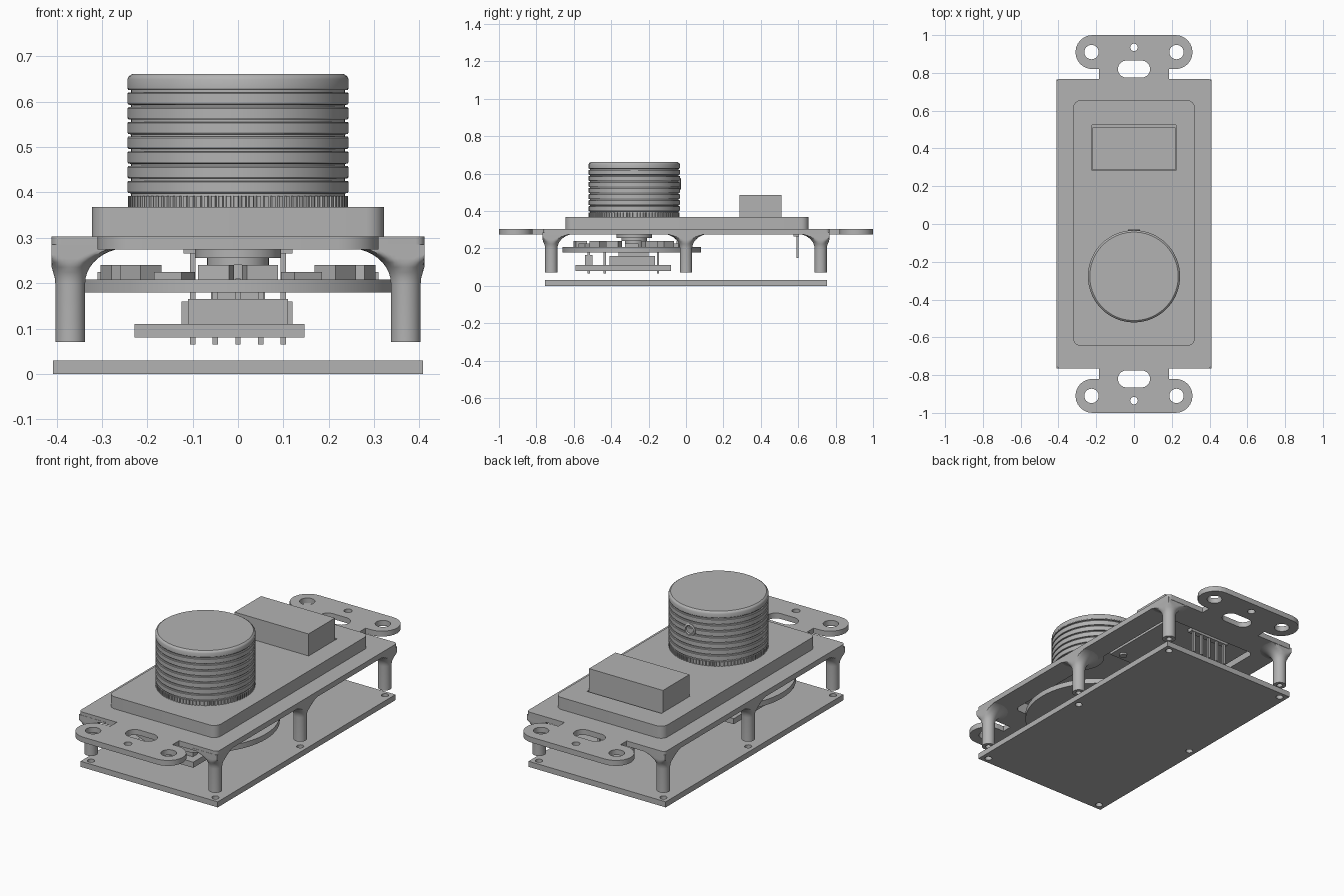
import bpy
import bmesh
from math import sin, cos, pi, radians, tau

cube = bpy.data.objects.get("Cube")
if cube:
    bpy.data.objects.remove(cube, do_unlink=True)

grey = bpy.data.materials.new("plain grey")
grey.use_nodes = True
GREY = (0.45, 0.45, 0.45, 1)
grey.diffuse_color = GREY
grey.node_tree.nodes["Principled BSDF"].inputs["Base Color"].default_value = GREY


def add(name, mesh, location=(0, 0, 0)):
    """Link a mesh as a shaded, coloured object."""
    mesh.materials.clear()
    mesh.materials.append(grey)
    mesh.shade_smooth()
    mesh.set_sharp_from_angle(angle=radians(30))
    ob = bpy.data.objects.new(name, mesh)
    ob.location = location
    bpy.context.collection.objects.link(ob)
    return ob


def arc(x, y, r, a0, a1, n=12):
    return [(x + r * cos(radians(a0 + (a1 - a0) * i / n)),
             y + r * sin(radians(a0 + (a1 - a0) * i / n))) for i in range(n + 1)]


def circle(x, y, r, n=32):
    return arc(x, y, r, 0, 360, n)[:-1]


def rect(x0, x1, y0, y1, r=0.0):
    if r == 0:
        return [(x0, y0), (x1, y0), (x1, y1), (x0, y1)]
    return (arc(x1 - r, y1 - r, r, 0, 90, 8) + arc(x0 + r, y1 - r, r, 90, 180, 8)
            + arc(x0 + r, y0 + r, r, 180, 270, 8) + arc(x1 - r, y0 + r, r, 270, 360, 8))


def prism(name, loops, z0, z1):
    """Extrude an outline (first loop) with holes (other loops)."""
    curve = bpy.data.curves.new(name, 'CURVE')
    curve.dimensions = '2D'
    curve.fill_mode = 'BOTH'
    curve.extrude = (z1 - z0) / 2
    for loop in loops:
        spline = curve.splines.new('POLY')
        spline.points.add(len(loop) - 1)
        for p, (x, y) in zip(spline.points, loop):
            p.co = (x, y, 0, 1)
        spline.use_cyclic_u = True
    temp = bpy.data.objects.new(name + "_outline", curve)
    bpy.context.collection.objects.link(temp)
    bpy.context.view_layer.update()
    graph = bpy.context.evaluated_depsgraph_get()
    mesh = bpy.data.meshes.new_from_object(temp.evaluated_get(graph))
    bpy.data.objects.remove(temp, do_unlink=True)
    bm = bmesh.new()
    bm.from_mesh(mesh)
    bmesh.ops.remove_doubles(bm, verts=bm.verts, dist=1e-5)
    bmesh.ops.recalc_face_normals(bm, faces=bm.faces)
    bm.to_mesh(mesh)
    bm.free()
    return add(name, mesh, (0, 0, (z0 + z1) / 2))


def box(name, x0, x1, y0, y1, z0, z1):
    return prism(name, [rect(x0, x1, y0, y1)], z0, z1)


def lathe(name, profile, location, n=48, limit=None):
    """Revolve a radius/height profile, optionally trimmed to a half-size box."""
    bm = bmesh.new()
    rings = []
    for r, z in profile:
        ring = []
        for i in range(n):
            x, y = r * cos(tau * i / n), r * sin(tau * i / n)
            if limit:
                x = max(-limit[0], min(limit[0], x + location[0])) - location[0]
                y = max(-limit[1], min(limit[1], y + location[1])) - location[1]
            ring.append(bm.verts.new((x, y, z)))
        rings.append(ring)
    for a, b in zip(rings, rings[1:]):
        for i in range(n):
            j = (i + 1) % n
            bm.faces.new((a[i], a[j], b[j], b[i]))
    bmesh.ops.remove_doubles(bm, verts=bm.verts, dist=1e-5)
    bmesh.ops.recalc_face_normals(bm, faces=bm.faces)
    mesh = bpy.data.meshes.new(name)
    bm.to_mesh(mesh)
    bm.free()
    return add(name, mesh, location)


# Back plate with screw holes under the six legs
LEGS = [(x, y) for x in (-0.37, 0.37) for y in (-0.72, 0, 0.72)]
prism("back_plate", [rect(-0.408, 0.408, -0.755, 0.755)]
      + [circle(x, y, 0.018, 20) for x, y in LEGS], 0, 0.03)

# Hollow face: flange, raised panel walls and panel top with a switch opening
cavity = rect(-0.285, 0.285, -0.61, 0.61, 0.03)
panel = rect(-0.322, 0.322, -0.645, 0.655, 0.04)
prism("flange", [rect(-0.411, 0.411, -0.765, 0.768, 0.02), cavity], 0.274, 0.303)
prism("panel_wall", [panel, cavity], 0.303, 0.335)
prism("panel_top", [panel, rect(-0.222, 0.222, 0.283, 0.525)], 0.335, 0.368)

# Flared legs with screw bores, trimmed flush with the flange sides
flare = [(0.13 - 0.097 * cos(t), 0.2 + 0.078 * sin(t))
         for t in [pi / 2 * i / 10 for i in range(11)]]
leg = [(0, 0.12), (0.015, 0.12), (0.015, 0.07), (0.033, 0.07)] + flare + [(0.13, 0.285), (0, 0.285)]
for x, y in LEGS:
    lathe("leg", leg, (x, y, 0), 40, (0.411, 0.766))

# Mounting ears
for side in (-1, 1):
    outline = (arc(0.22, 0.91, 0.09, -90, 90) + arc(-0.22, 0.91, 0.09, 90, 270)
               + [(-0.185, 0.82), (-0.185, 0.76), (0.185, 0.76), (0.185, 0.82)])
    holes = [circle(0.225, 0.91, 0.038), circle(-0.225, 0.91, 0.038),
             circle(0, 0.935, 0.02, 20), rect(-0.085, 0.085, 0.775, 0.865, 0.0449)]
    prism("mounting_ear", [[(x, y * side) for x, y in loop] for loop in [outline] + holes],
          0.274, 0.303)

# Rocker switch with its board, screws and header pins
box("switch", -0.22, 0.22, 0.285, 0.51, 0.3, 0.485)
box("switch_board", -0.26, 0.26, 0.12, 0.605, 0.285, 0.305)
for x in (-0.21, 0.21):
    lathe("board_screw", [(0, 0.274), (0.02, 0.274), (0.02, 0.29), (0, 0.29)], (x, 0.165, 0), 20)
box("switch_header", -0.12, 0.12, 0.575, 0.605, 0.265, 0.29)
for i in range(5):
    x = (i - 2) * 0.05
    box("switch_pin", x - 0.006, x + 0.006, 0.59, 0.602, 0.15, 0.27)

# Ribbed knob with a knurled skirt and a set screw
KNOB_Y, R = -0.277, 0.244
ribs = [(0, 0.39), (R - 0.008, 0.39)]
for i in range(8):
    z = 0.396 + 0.0325 * i
    ribs += [(R - 0.008, z - 0.003), (R - 0.008, z + 0.002), (R - 0.002, z + 0.003),
             (R, z + 0.006), (R, z + 0.027), (R - 0.002, z + 0.0295)]
ribs = ribs[:-2] + [(R, 0.65), (R - 0.003, 0.656), (R - 0.01, 0.661), (0, 0.661)]
lathe("knob", ribs, (0, KNOB_Y, 0), 72)
teeth = [(r * cos(tau * (i + o) / 90), KNOB_Y + r * sin(tau * (i + o) / 90))
         for i in range(90) for o, r in ((0, R - 0.001), (0.5, R - 0.001), (0.6, R - 0.006), (0.9, R - 0.006))]
prism("knob_skirt", [teeth], 0.368, 0.392)
screw = lathe("set_screw", [(0, 0.22), (0.033, 0.22), (0.033, 0.246), (0.028, 0.249), (0.024, 0.249),
                            (0.02, 0.243), (0.013, 0.243), (0.013, 0.235), (0, 0.235)],
              (0, KNOB_Y, 0.545), 24)
screw.rotation_euler.x = -pi / 2

# Knob shaft and bushing
lathe("bushing", [(0, 0.205), (0.05, 0.205), (0.05, 0.24), (0.068, 0.24), (0.068, 0.256),
                  (0.095, 0.256), (0.095, 0.276), (0.06, 0.276), (0.06, 0.37), (0, 0.37)],
      (0, KNOB_Y, 0))

# Round board with a ring of components
prism("round_board", [circle(0, -0.29, 0.37, 72)], 0.179, 0.208)
for i in range(18):
    a = tau * i / 18
    part = box("board_component", -0.03, 0.03, -0.035, 0.035, 0.205, 0.24 if i % 3 else 0.225)
    part.location.x, part.location.y = 0.28 * cos(a), -0.29 + 0.28 * sin(a)
    part.rotation_euler.z = a

# Lower control board, encoder block and pin rows
box("lower_board", -0.228, 0.147, -0.59, -0.08, 0.08, 0.11)
box("encoder_block", -0.125, 0.12, -0.41, -0.165, 0.11, 0.16)
box("encoder_cap", -0.06, 0.06, -0.36, -0.2, 0.16, 0.18)
box("connector", -0.11, 0.11, -0.54, -0.5, 0.11, 0.165)
for i in range(5):
    x = (i - 2) * 0.05
    for y in (-0.52, -0.435, -0.15):
        box("board_pin", x - 0.006, x + 0.006, y - 0.006, y + 0.006, 0.065, 0.21)
